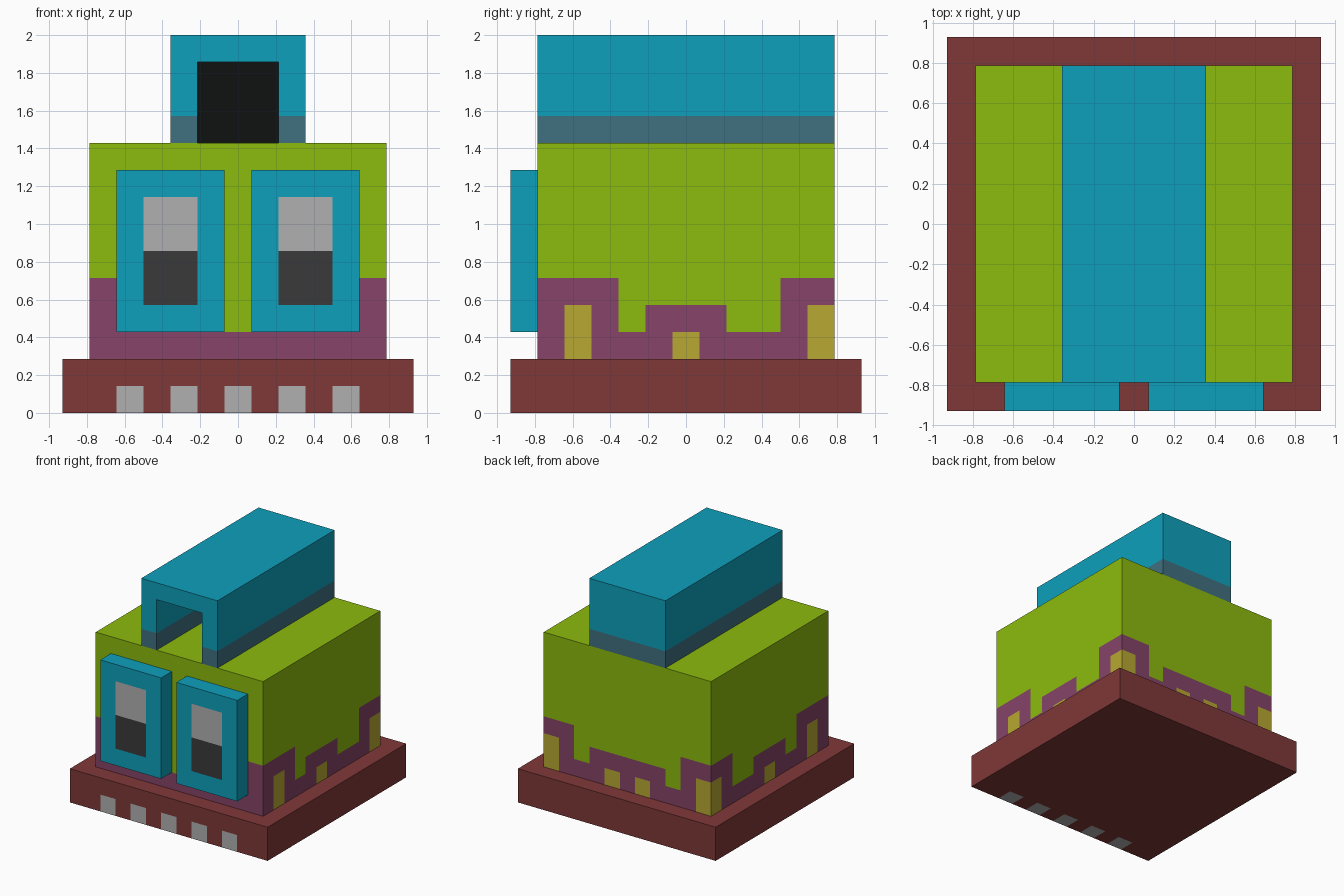
import bpy, bmesh
from itertools import product
from mathutils import Vector

if "Cube" in bpy.data.objects:
    bpy.data.objects.remove(bpy.data.objects["Cube"])

U = 1 / 7  # the whole building sits on a grid of blocks this size


def material(name, r, g, b):
    m = bpy.data.materials.new(name)
    m.diffuse_color = [*(((c / 255 + 0.055) / 1.055) ** 2.4 for c in (r, g, b)), 1]
    m.use_nodes = True
    m.node_tree.nodes["Principled BSDF"].inputs["Base Color"].default_value = m.diffuse_color
    return m


RED = material("brick_red", 128, 56, 56)
GREEN = material("lime", 140, 187, 14)
PURPLE = material("plum", 134, 68, 104)
YELLOW = material("mustard", 184, 168, 50)
TEAL = material("teal", 14, 160, 188)
SLATE = material("slate", 64, 112, 128)
LIGHT = material("light_grey", 176, 176, 176)
DARK = material("dark_grey", 58, 58, 58)
BLACK = material("black", 16, 18, 18)


def block(xs, ys, zs):
    """Grid cells of a box, given inclusive ranges."""
    return set(product(*(range(a, b + 1) for a, b in (xs, ys, zs))))


def build(name, cells, paint):
    """Outer skin of the cells; paint(cell, normal) picks the material."""
    bm = bmesh.new()
    mesh = bpy.data.meshes.new(name)
    slots = []
    for cell in sorted(cells):
        for axis, sign in product(range(3), (-1, 1)):
            normal = [0, 0, 0]
            normal[axis] = sign
            if tuple(c + n for c, n in zip(cell, normal)) in cells:
                continue
            corners = []
            for u, v in ((0, 0), (1, 0), (1, 1), (0, 1))[::sign]:
                p = Vector(cell)
                p[axis] += sign > 0
                p[(axis + 1) % 3] += u
                p[(axis + 2) % 3] += v
                corners.append(bm.verts.new((p - Vector((6.5, 6.5, 0))) * U))
            mat = paint(cell, tuple(normal))
            if mat not in slots:
                slots.append(mat)
                mesh.materials.append(mat)
            bm.faces.new(corners).material_index = slots.index(mat)
    # merge the cell faces into large flat faces of one colour
    bmesh.ops.remove_doubles(bm, verts=bm.verts, dist=U / 100)
    bmesh.ops.dissolve_limit(bm, angle_limit=0.01, verts=bm.verts,
                             edges=bm.edges, delimit={'MATERIAL'})
    bm.to_mesh(mesh)
    bm.free()
    bpy.context.collection.objects.link(bpy.data.objects.new(name, mesh))


# Base slab with a row of small vents along the front
def base_paint(c, n):
    return LIGHT if c[1:] == (0, 0) and c[0] in (2, 4, 6, 8, 10) else RED


build("base", block((0, 12), (0, 12), (0, 1)), base_paint)


# Body with a stepped skirting and small lamps; skirting tops per column
SIDE_TOPS = (5, 5, 5, 3, 4, 4, 4, 3, 3, 5, 5)
BACK_TOPS = (5, 5, 3, 4, 4, 4, 4, 4, 3, 5, 5)
FRONT_TOPS = (5, 5, 5, 3, 3, 3, 3, 3, 5, 5, 5)
SIDE_LAMPS = {2: 4, 6: 3, 11: 4}
BACK_LAMPS = {1: 4, 5: 3, 7: 3, 11: 4}


def body_paint(c, n):
    x, y, z = c
    if n[2]:
        return GREEN
    if n[0]:
        top, lamp = SIDE_TOPS[y - 1], SIDE_LAMPS.get(y, 0)
    elif n[1] > 0:
        top, lamp = BACK_TOPS[x - 1], BACK_LAMPS.get(x, 0)
    else:
        top, lamp = FRONT_TOPS[x - 1], 0
    return YELLOW if z < lamp else PURPLE if z < top else GREEN


build("body", block((1, 11), (1, 11), (2, 9)), body_paint)


# Two framed front windows, mirrored about the centre
def window_paint(c, n):
    x, z = min(c[0], 12 - c[0]), c[2]
    if n[1] < 0 and x in (3, 4) and 4 <= z <= 7:
        return LIGHT if z >= 6 else DARK
    return TEAL


build("left_window", block((2, 5), (0, 0), (3, 8)), window_paint)
build("right_window", block((7, 10), (0, 0), (3, 8)), window_paint)


# Roof housing: a tunnel open at the front, closed by a dark wall at the back
def roof_paint(c, n):
    if c[1] == 11 and n[1] < 0:
        return BLACK
    return SLATE if c[2] == 10 else TEAL


build("roof_housing",
      block((4, 8), (1, 11), (10, 13)) - block((5, 7), (1, 10), (10, 12)), roof_paint)
